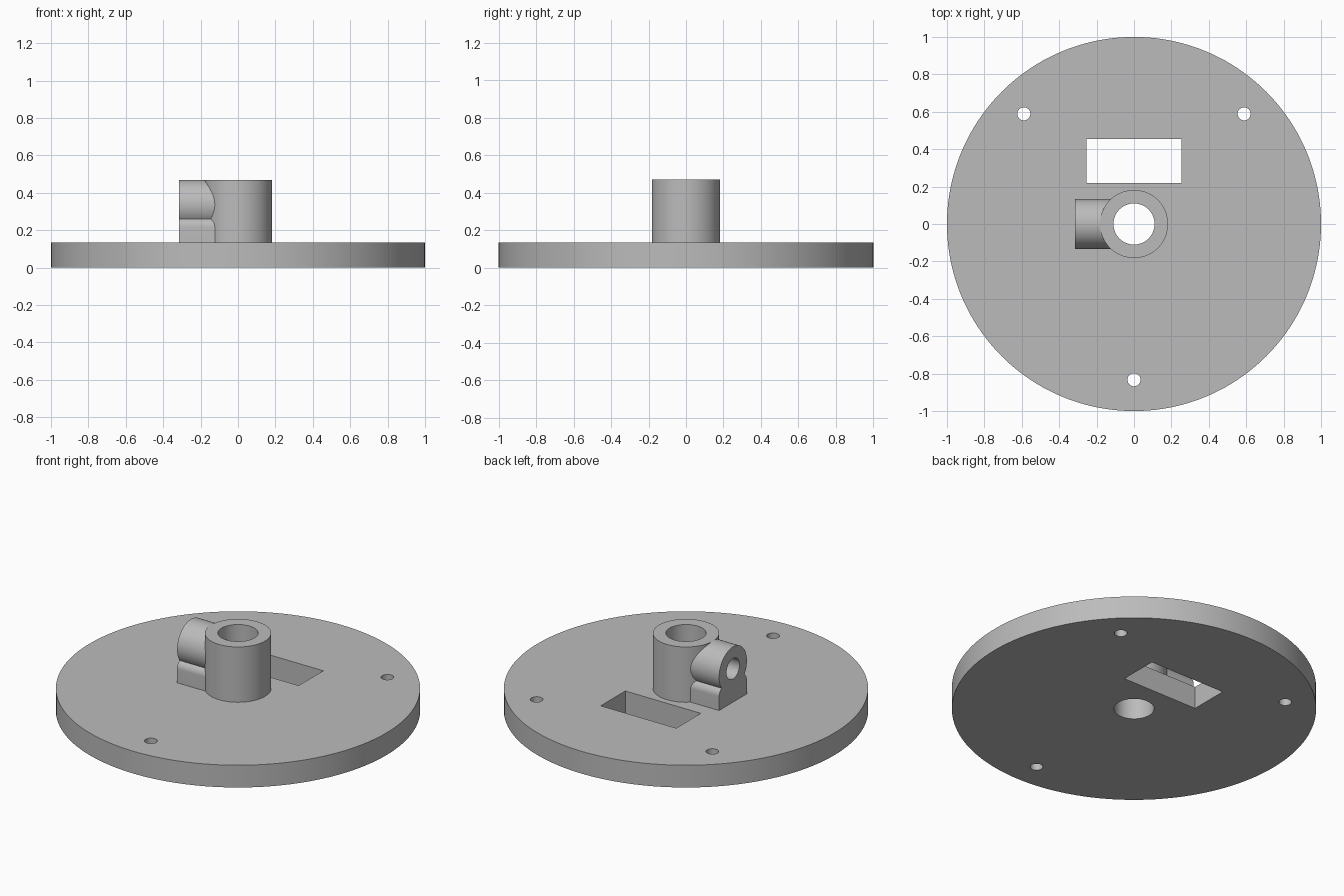
import bpy, bmesh
from math import sin, cos, pi, radians
from mathutils import Matrix

cube = bpy.data.objects.get("Cube")
if cube:
    bpy.data.objects.remove(cube, do_unlink=True)

grey = bpy.data.materials.new("plain grey")
grey.use_nodes = True
COLOR = (0.5, 0.5, 0.5, 1)
grey.diffuse_color = COLOR
grey.node_tree.nodes["Principled BSDF"].inputs["Base Color"].default_value = COLOR

PLATE_TOP, HUB_TOP = 0.135, 0.47
HUB_R, BORE_R = 0.182, 0.11
BOSS_R, BOSS_END = 0.133, -0.315
BOSS_Z = HUB_TOP - BOSS_R


def make(name, bm):
    bmesh.ops.recalc_face_normals(bm, faces=bm.faces)
    mesh = bpy.data.meshes.new(name)
    bm.to_mesh(mesh)
    bm.free()
    mesh.materials.append(grey)
    obj = bpy.data.objects.new(name, mesh)
    bpy.context.collection.objects.link(obj)
    return obj


def prism(name, points, start, end, along_x=False):
    """Extrude a 2D outline along z, or (y, z) outline along x."""
    bm = bmesh.new()
    verts = [bm.verts.new((start, a, b) if along_x else (a, b, start)) for a, b in points]
    face = bm.faces.new(verts)
    moved = bmesh.ops.extrude_face_region(bm, geom=[face])["geom"]
    shift = (end - start, 0, 0) if along_x else (0, 0, end - start)
    bmesh.ops.translate(bm, vec=shift, verts=[g for g in moved if isinstance(g, bmesh.types.BMVert)])
    return make(name, bm)


def arc(cx, cy, r, a0, a1, n):
    return [(cx + r * cos(radians(a0 + (a1 - a0) * i / n)),
             cy + r * sin(radians(a0 + (a1 - a0) * i / n))) for i in range(n + 1)]


def circle(cx, cy, r, n=64):
    return arc(cx, cy, r, 0, 360, n)[:-1]


def cut(obj, cutters):
    bpy.context.view_layer.objects.active = obj
    for cutter in cutters:
        mod = obj.modifiers.new("cut", 'BOOLEAN')
        mod.operation, mod.solver, mod.object = 'DIFFERENCE', 'EXACT', cutter
        bpy.ops.object.modifier_apply(modifier=mod.name)


# Solid parts
plate = prism("base_plate", circle(0, 0, 1, 160), 0, PLATE_TOP)
hub = prism("hub_tube", circle(0, 0, HUB_R, 96), PLATE_TOP - 0.02, HUB_TOP)

# Side boss: round barrel resting on a block with rounded shoulders
FILLET = 0.05
right = [(BOSS_R, PLATE_TOP - 0.02)]
right += arc(BOSS_R - FILLET, 0.218, FILLET, 0, 58, 8)
right += arc(0, BOSS_Z, BOSS_R, -35, 90, 32)
left = [(-y, z) for y, z in reversed(right[:-1])]
boss = prism("clamp_boss", right + left, BOSS_END, -0.122, True)

# Cutters
bore = prism("bore_cutter", circle(0, 0, BORE_R), -1, 1)
screw = prism("screw_cutter", circle(0, BOSS_Z, 0.062, 48), -1, 0, True)
slot = prism("slot_cutter", [(-0.253, 0.22), (0.253, 0.22), (0.253, 0.455), (-0.253, 0.455)], -1, 1)
mounts = [prism("mount_cutter", circle(0.833 * cos(radians(a)), 0.833 * sin(radians(a)), 0.035, 32), -1, 1)
          for a in (45, 135, 270)]

cut(plate, [bore, slot] + mounts)
cut(hub, [bore, screw])
cut(boss, [screw])
for cutter in [bore, screw, slot] + mounts:
    bpy.data.objects.remove(cutter, do_unlink=True)

# Smooth round walls, crisp edges
bpy.ops.object.select_all(action='DESELECT')
for obj in (plate, hub, boss):
    obj.select_set(True)
bpy.context.view_layer.objects.active = plate
bpy.ops.object.shade_smooth_by_angle(angle=radians(25))
